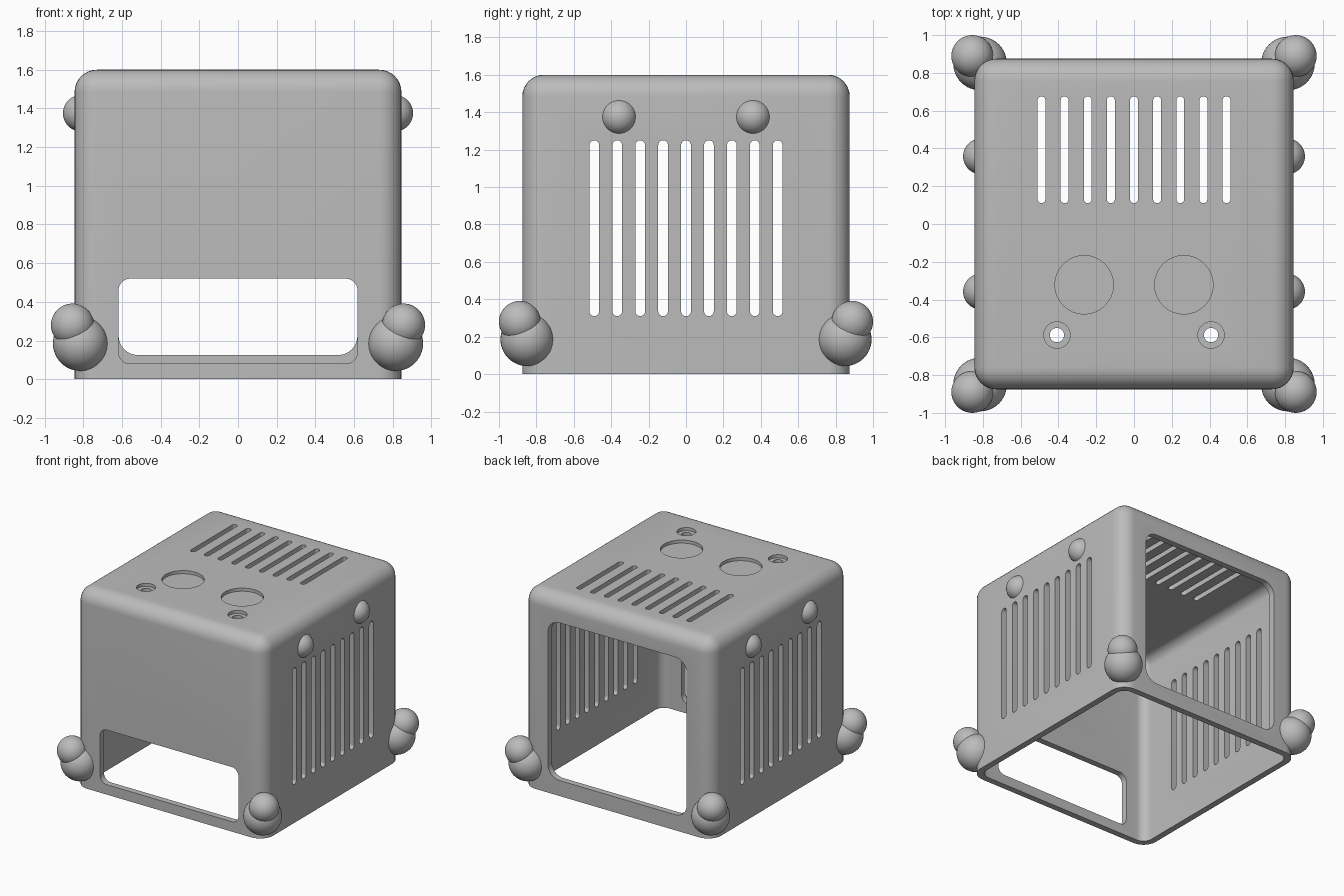
import bpy, bmesh, math
from mathutils import Matrix, Vector

cube = bpy.data.objects.get("Cube")
if cube:
    bpy.data.objects.remove(cube, do_unlink=True)

grey = bpy.data.materials.new("plain grey")
grey.use_nodes = True
grey.diffuse_color = (0.5, 0.5, 0.5, 1)
grey.node_tree.nodes["Principled BSDF"].inputs["Base Color"].default_value = (0.5, 0.5, 0.5, 1)

WIDTH, DEPTH, HEIGHT, WALL = 1.69, 1.75, 1.6, 0.05


def finish(bm, name):
    bmesh.ops.recalc_face_normals(bm, faces=bm.faces)
    mesh = bpy.data.meshes.new(name)
    bm.to_mesh(mesh)
    bm.free()
    mesh.materials.append(grey)
    ob = bpy.data.objects.new(name, mesh)
    bpy.context.collection.objects.link(ob)
    return ob


def rounded_box(name, w, d, top, bottom, radius):
    """Box with rounded uprights and top rim, flat underneath."""
    bm = bmesh.new()
    bmesh.ops.create_cube(bm, size=1)
    for v in bm.verts:
        v.co = (v.co.x * w, v.co.y * d, top if v.co.z > 0 else bottom)
    edges = [e for e in bm.edges if max(v.co.z for v in e.verts) > bottom + 0.01]
    bmesh.ops.bevel(bm, geom=edges, offset=radius, segments=8, profile=0.5, affect='EDGES')
    return finish(bm, name)


def add_prism(bm, axis, center, w, h, r, length):
    """Rounded rectangle extruded along an axis; w and h follow the other two axes."""
    u, v = [i for i in range(3) if i != "XYZ".index(axis)]
    a = "XYZ".index(axis)
    ring = []
    for k, (sx, sy) in enumerate(((1, 1), (-1, 1), (-1, -1), (1, -1))):
        for s in range(9):
            t = math.pi / 2 * (k + s / 8)
            p = Vector(center)
            p[u] += sx * (w / 2 - r) + r * math.cos(t)
            p[v] += sy * (h / 2 - r) + r * math.sin(t)
            p[a] -= length / 2
            ring.append(bm.verts.new(p))
    new = set(ring)
    bmesh.ops.remove_doubles(bm, verts=ring, dist=1e-5)
    face = bm.faces.new([p for p in ring if p.is_valid])
    top = bmesh.ops.extrude_face_region(bm, geom=[face])
    shift = Vector((0, 0, 0))
    shift[a] = length
    bmesh.ops.translate(bm, vec=shift, verts=[g for g in top["geom"] if isinstance(g, bmesh.types.BMVert)])


def cut(ob, cutter):
    mod = ob.modifiers.new("cut", 'BOOLEAN')
    mod.operation, mod.solver, mod.object = 'DIFFERENCE', 'EXACT', cutter
    bpy.context.view_layer.objects.active = ob
    bpy.ops.object.modifier_apply(modifier=mod.name)


def smooth(ob):
    bpy.ops.object.select_all(action='DESELECT')
    ob.select_set(True)
    bpy.context.view_layer.objects.active = ob
    bpy.ops.object.shade_smooth_by_angle(angle=math.radians(30))


def discard(ob):
    bpy.data.objects.remove(ob, do_unlink=True)


# Hollow shell, open underneath
shell = rounded_box("case_shell", WIDTH, DEPTH, HEIGHT, 0, 0.115)
cavity = rounded_box("cavity_cutter", WIDTH - 2 * WALL, DEPTH - 2 * WALL, HEIGHT - WALL, -0.2, 0.075)
cut(shell, cavity)
discard(cavity)

# Front window, back opening, side and top vents, screw holes
bm = bmesh.new()
add_prism(bm, 'Y', (0, -DEPTH / 2, 0.3), 1.235, 0.44, 0.06, 0.3)
add_prism(bm, 'Y', (0, DEPTH / 2, 0.76), 1.235, 1.27, 0.1, 0.3)
for i in range(-4, 5):
    add_prism(bm, 'X', (0, i * 0.1225, 0.78), 0.052, 0.94, 0.0259, 2)
    add_prism(bm, 'Z', (i * 0.1225, 0.393, HEIGHT), 0.042, 0.565, 0.0209, 0.3)
for s in (-1, 1):
    add_prism(bm, 'Z', (s * 0.408, -0.588, HEIGHT), 0.076, 0.076, 0.038, 0.3)
openings = finish(bm, "openings_cutter")
cut(shell, openings)
discard(openings)

# Shallow round pockets and screw head recesses in the top
bm = bmesh.new()
for s in (-1, 1):
    add_prism(bm, 'Z', (s * 0.264, -0.322, HEIGHT), 0.31, 0.31, 0.155, 0.05)
    add_prism(bm, 'Z', (s * 0.408, -0.588, HEIGHT), 0.14, 0.14, 0.07, 0.05)
pockets = finish(bm, "pockets_cutter")
cut(shell, pockets)
discard(pockets)
smooth(shell)

# Ball bumpers, trimmed so they end inside the wall
core = rounded_box("core_cutter", WIDTH - WALL, DEPTH - WALL, HEIGHT - WALL / 2, -0.2, 0.095)


def ball(name, center, radius):
    bm = bmesh.new()
    bmesh.ops.create_uvsphere(bm, u_segments=40, v_segments=24, radius=radius,
                              matrix=Matrix.Translation(center))
    ob = finish(bm, name)
    cut(ob, core)
    smooth(ob)


for sx, side in ((1, "left"), (-1, "right")):
    for sy, end in ((1, "back"), (-1, "front")):
        ball(f"{end}_{side}_foot_ball", (sx * 0.815, sy * 0.85, 0.185), 0.142)
        ball(f"{end}_{side}_foot_cap", (sx * 0.856, sy * 0.889, 0.28), 0.111)
        ball(f"{end}_{side}_side_knob", (sx * 0.81, sy * 0.358, 1.375), 0.095)
discard(core)
